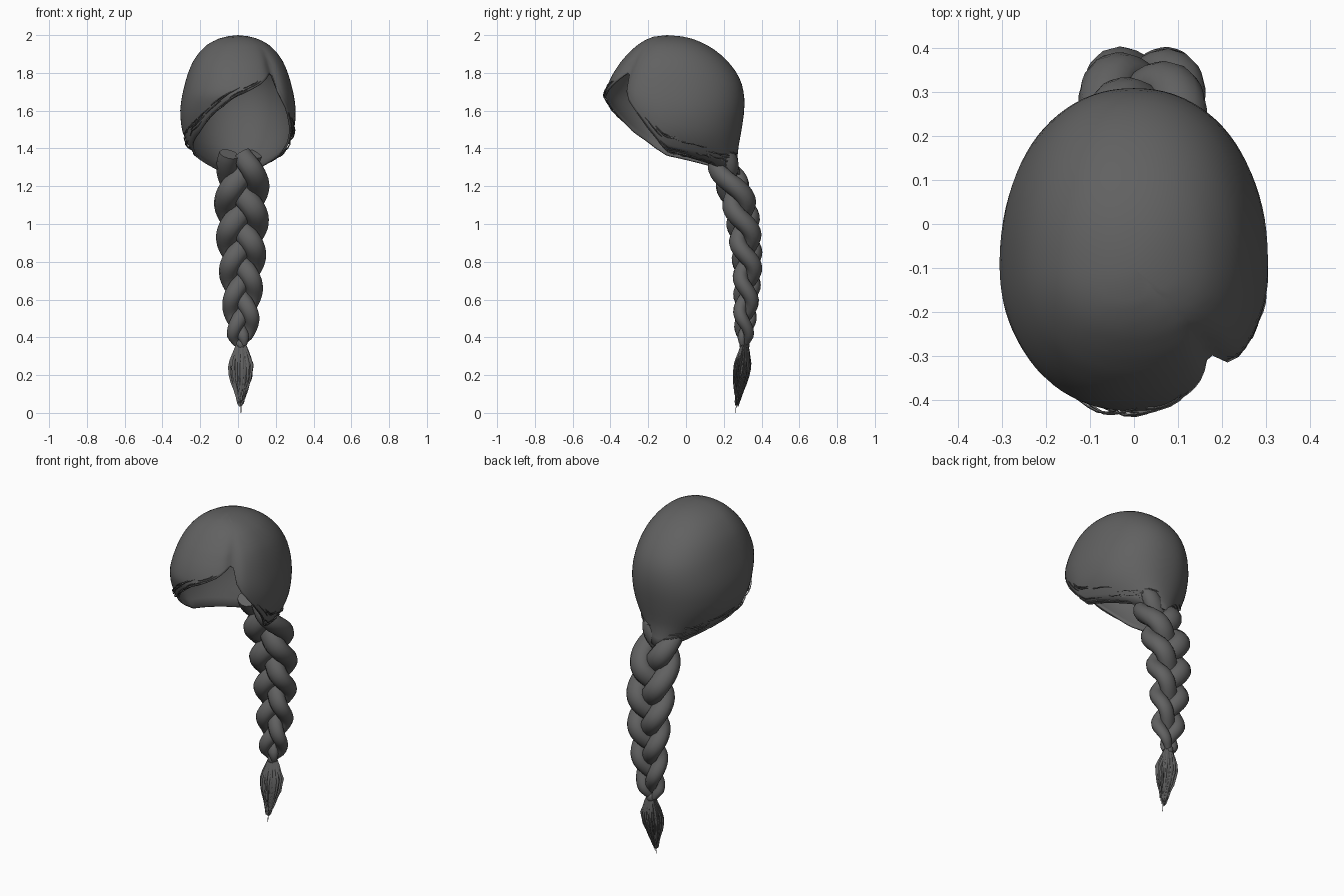
import bpy, bmesh, math, random
from mathutils import Vector

if "Cube" in bpy.data.objects:
    bpy.data.objects.remove(bpy.data.objects["Cube"])
random.seed(4)

hair = bpy.data.materials.new("dark_grey_hair")
hair.diffuse_color = (0.12, 0.12, 0.12, 1)
hair.use_nodes = True
hair.node_tree.nodes["Principled BSDF"].inputs["Base Color"].default_value = hair.diffuse_color


def interp(table, t):
    """Piecewise linear lookup in rows of (t, value...)."""
    if t <= table[0][0]:
        return table[0][1:]
    for p, q in zip(table, table[1:]):
        if t <= q[0]:
            f = (t - p[0]) / (q[0] - p[0])
            return tuple(a + (b - a) * f for a, b in zip(p[1:], q[1:]))
    return table[-1][1:]


def make_object(name, bm, angle=60):
    bmesh.ops.recalc_face_normals(bm, faces=bm.faces)
    me = bpy.data.meshes.new(name)
    bm.to_mesh(me)
    bm.free()
    me.materials.append(hair)
    ob = bpy.data.objects.new(name, me)
    bpy.context.collection.objects.link(ob)
    bpy.ops.object.select_all(action='DESELECT')
    ob.select_set(True)
    bpy.context.view_layer.objects.active = ob
    bpy.ops.object.shade_smooth_by_angle(angle=math.radians(angle))
    return ob


def tube(bm, path, radii, sides=10):
    """Closed tube along a path; radii are (across, depth) pairs."""
    rings = []
    for i, p in enumerate(path):
        d = (path[min(i + 1, len(path) - 1)] - path[max(i - 1, 0)]).normalized()
        depth = Vector((0, 1, 0))
        depth = (depth - d * depth.dot(d)).normalized()
        side = d.cross(depth)
        ra, rd = radii[i]
        rings.append([bm.verts.new(p + side * ra * math.cos(k * math.tau / sides)
                                   + depth * rd * math.sin(k * math.tau / sides))
                      for k in range(sides)])
    for r, s in zip(rings, rings[1:]):
        for k in range(sides):
            bm.faces.new((r[k], r[(k + 1) % sides], s[(k + 1) % sides], s[k]))
    bm.faces.new(rings[0])
    bm.faces.new(rings[-1][::-1])


# Cap: horizontal sections (z, half width, front depth, back depth) about y = -0.1
SECTION = [(1.25, .13, .08, .39), (1.30, .17, .10, .38), (1.36, .225, .14, .37),
           (1.42, .27, .18, .38), (1.50, .30, .245, .395), (1.60, .308, .30, .41),
           (1.68, .297, .332, .41), (1.75, .28, .31, .395), (1.80, .265, .285, .37),
           (1.86, .24, .245, .325), (1.91, .205, .20, .27), (1.95, .165, .155, .21),
           (1.975, .12, .115, .155), (1.992, .07, .07, .09), (2.0, 0, 0, 0)]
# Hairline height by direction: 0 is the front, +90 is +x
RIM = [(-180, 1.26), (-135, 1.29), (-90, 1.36), (-70, 1.40), (-43, 1.48), (-23, 1.58),
       (0, 1.68), (25, 1.745), (40, 1.80), (44, 1.79), (49, 1.68), (65, 1.53),
       (80, 1.42), (90, 1.38), (135, 1.30), (180, 1.26)]


def scalp(deg, v, lift=0.0):
    deg = (deg + 180) % 360 - 180
    zr = interp(RIM, deg)[0]
    z = 2.0 - (2.0 - zr) * v ** 1.5
    w, f, b = interp(SECTION, z)
    # groove of the side parting
    g = 1 - .07 * math.exp(-((deg - 43) / 7) ** 2) * min(1, max(0, (1.95 - z) / .1))
    a = math.radians(deg)
    s, c = math.sin(a), math.cos(a)
    x = (w * g + lift) * math.copysign(abs(s) ** .92, s)
    y = -.1 - ((f if c > 0 else b) * g + lift) * math.copysign(abs(c) ** .92, c)
    return Vector((x, y, z))


bm = bmesh.new()
COLS, ROWS = 90, 22
top = bm.verts.new((0, -.1, 2.0))
rows = [[bm.verts.new(scalp(c * 360 / COLS, r / ROWS)) for c in range(COLS)]
        for r in range(1, ROWS + 1)]
for c in range(COLS):
    n = (c + 1) % COLS
    bm.faces.new((top, rows[0][c], rows[0][n]))
    for r, s in zip(rows, rows[1:]):
        bm.faces.new((r[c], s[c], s[n], r[n]))
for _ in range(2):
    bmesh.ops.smooth_vert(bm, verts=[v for r in rows[2:-1] for v in r], factor=.4,
                          use_axis_x=True, use_axis_y=True, use_axis_z=True)
cap = make_object("hair_cap", bm)
m = cap.modifiers.new("thickness", 'SOLIDIFY')
m.thickness = .01
m.offset = -1

# Loose strands lying along the hairline
bm = bmesh.new()
for lo, hi, count in ((-178, 30, 34), (52, 178, 24)):
    for _ in range(count):
        a0 = random.uniform(lo, hi - 25)
        span = random.uniform(14, 25)
        v0 = random.uniform(.9, 1.0)
        path = [scalp(a0 + span * i / 5, v0 + random.uniform(-.004, .004),
                      .001 + .006 * math.sin(math.pi * i / 5)) for i in range(6)]
        tube(bm, path, [(.003, .003)] * 5 + [(.001, .001)], 4)
make_object("hairline_strands", bm)

# Braid: three strands weaving in a figure of eight, centre (z, x, y, scale)
CENTRE = [(.36, .015, .31, .25), (.41, .015, .31, .52), (.5, .02, .312, .66),
          (.65, .02, .322, .76), (.8, .02, .325, .86), (1.0, .02, .305, .97),
          (1.1, .02, .285, 1.0), (1.2, .02, .25, 1.0), (1.3, .02, .2, .92),
          (1.37, .015, .18, .85)]
bm = bmesh.new()
STEPS = 64
for k in range(3):
    path, radii = [], []
    for i in range(STEPS + 1):
        u = i / STEPS
        z = 1.37 - 1.01 * u
        cx, cy, s = interp(CENTRE, z)
        th = math.tau * (1.8 * u ** 1.08 + k / 3)
        path.append(Vector((cx + .085 * s * math.sin(th),
                            cy - .043 * s * math.sin(2 * th), z)))
        radii.append((.062 * s, .052 * s))
    tube(bm, path, radii, 12)
make_object("braid", bm)

# Tail tuft below the tie: slim core and many tapering locks
TUFT = [(0, .3), (.12, .6), (.3, 1.0), (.5, .85), (.75, .42), (1, .1)]
bm = bmesh.new()
for k in range(64):
    a = k * 2.39996
    r = math.sqrt((k + .5) / 64)
    length = random.uniform(.24, .33) if k else .36
    path, radii = [], []
    for i in range(9):
        t = i / 8
        drop = t * length
        spread = interp(TUFT, drop / .36)[0] * r * random.uniform(.94, 1.06)
        path.append(Vector((.015 + .066 * spread * math.cos(a),
                            .31 - .05 * (drop / .36) ** 1.3 + .047 * spread * math.sin(a),
                            .36 - drop)))
        w = .010 * (1 - .85 * t ** 1.5)
        radii.append((w, w * .7))
    tube(bm, path, radii, 5)
make_object("tail_tuft", bm)

# Small wrap that pinches the braid
bm = bmesh.new()
tube(bm, [Vector((.015, .31, z)) for z in (.385, .375, .35, .34)],
     [(.018, .018), (.026, .026), (.026, .026), (.018, .018)], 12)
make_object("braid_tie", bm)
